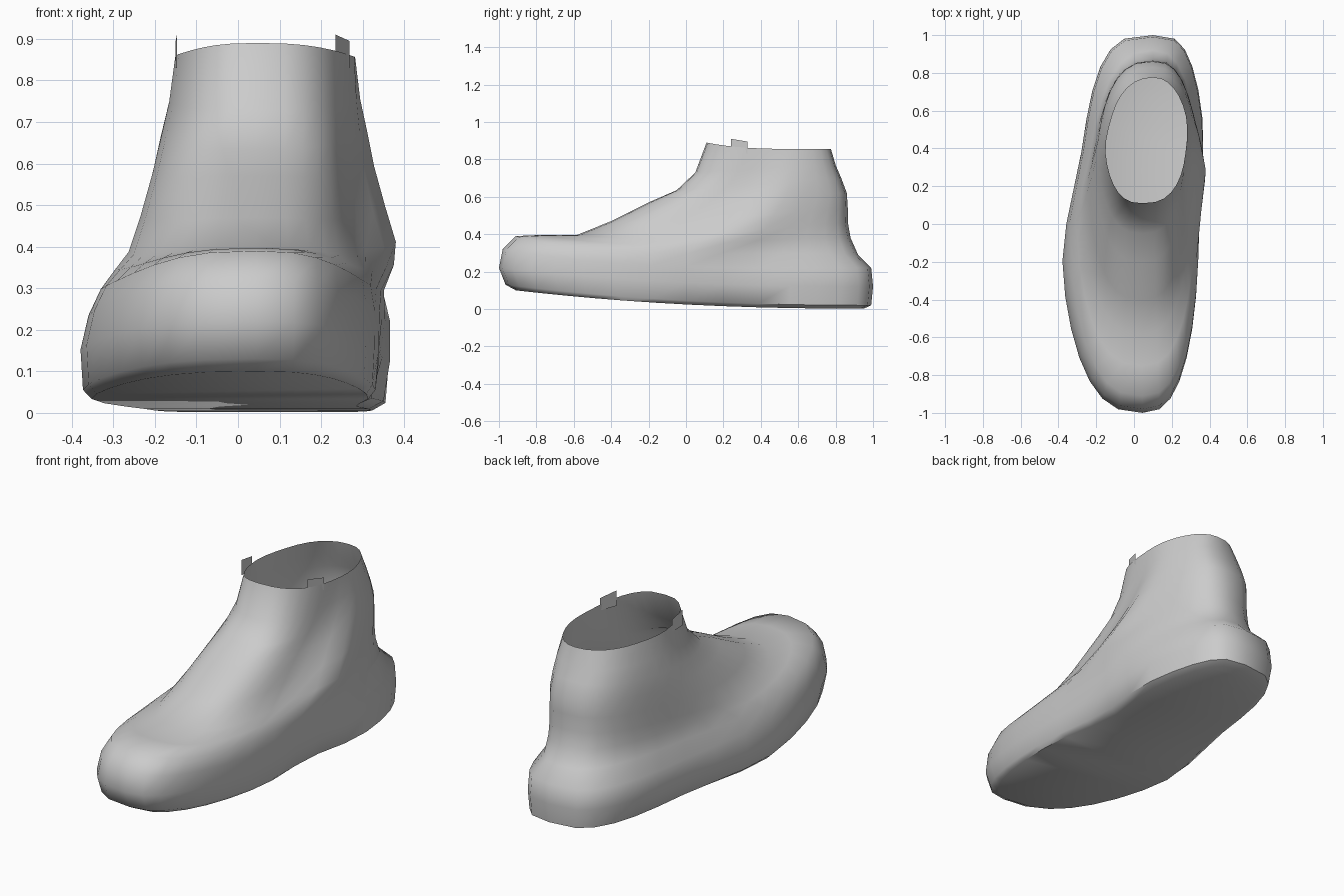
import bpy, bmesh, math

cube = bpy.data.objects.get("Cube")
if cube:
    bpy.data.objects.remove(cube, do_unlink=True)

SEGMENTS = 32

grey = bpy.data.materials.new("plain grey")
grey.use_nodes = True
colour = (0.6, 0.6, 0.6, 1)
grey.diffuse_color = colour
grey.node_tree.nodes["Principled BSDF"].inputs["Base Color"].default_value = colour


def smooth(t):
    t = max(0, min(1, t))
    return t * t * (3 - 2 * t)


def mix(a, b, t):
    return a + (b - a) * t


def add_object(name, bm):
    mesh = bpy.data.meshes.new(name)
    bm.to_mesh(mesh)
    bm.free()
    mesh.materials.append(grey)
    obj = bpy.data.objects.new(name, mesh)
    bpy.context.collection.objects.link(obj)
    return obj


# Outlines from sole to collar: front y, z; back y, z;
# forefoot left and right x; heel left and right x;
# arch inset on the inner side; sag of the sides over the forefoot
SOLE = [
    (-.91, .10, .95, .002, -.365, .325, -.23, .355, .06, 0),
    (-.965, .13, .99, .02, -.385, .34, -.265, .39, .05, 0),
    (-1.0, .22, 1.0, .12, -.39, .345, -.29, .397, .03, 0),
    (-.98, .32, .99, .22, -.37, .345, -.28, .392, .02, .03),
]
UPPER = [
    (-.91, .39, .92, .29, -.34, .335, -.25, .365, 0, .09),
    (-.75, .397, .88, .38, -.305, .32, -.23, .357, -.035, .08),
    (-.58, .397, .866, .46, -.27, .30, -.22, .352, -.05, .06),
    (-.40, .47, .865, .54, -.24, .28, -.205, .345, -.035, .04),
    (-.20, .57, .86, .62, -.21, .27, -.19, .332, -.02, .02),
    (-.05, .635, .83, .70, -.19, .27, -.175, .322, -.01, 0),
    (.05, .73, .80, .77, -.17, .275, -.155, .308, 0, 0),
    (.11, .89, .775, .855, -.155, .275, -.13, .29, 0, 0),
]


def outline(row, heel_power, z_power):
    yf, zf, yb, zb, fore_l, fore_r, heel_l, heel_r, arch, sag = row
    points = []
    for i in range(SEGMENTS):
        a = 2 * math.pi * i / SEGMENTS
        u = (1 - math.cos(a)) / 2
        blend = smooth((u - .35) / .4)
        centre = mix(.045, .10, u)
        if math.sin(a) >= 0:
            side = mix(fore_r, heel_r, blend)
            side -= arch * math.exp(-((u - .58) / .13) ** 2)
        else:
            side = mix(fore_l, heel_l, blend)
        reach = abs(math.sin(a))
        width = reach ** mix(.74, heel_power, blend)
        z = zb + (zf - zb) * (1 - u) ** z_power - sag * reach ** 2 * (1 - u)
        points.append((mix(centre, side, width), mix(yf, yb, u), z))
    return points


# Boot shell: lofted outlines, closed below and open at the collar
bm = bmesh.new()
loops = [outline(r, .58, 2.2) for r in SOLE]
loops += [outline(r, .75, 1) for r in UPPER[:-1]]
loops.append(outline(UPPER[-1], .9, 4))
rings = [[bm.verts.new(p) for p in loop] for loop in loops]
for low, high in zip(rings, rings[1:]):
    for i in range(SEGMENTS):
        j = (i + 1) % SEGMENTS
        bm.faces.new((low[i], low[j], high[j], high[i]))

# Sole: strips joining the two sides
base = rings[0]
for i in range(SEGMENTS // 2):
    strip = [base[i], base[-i], base[-i - 1], base[i + 1]]
    bm.faces.new(list(dict.fromkeys(strip)))
bmesh.ops.recalc_face_normals(bm, faces=bm.faces)
shell = add_object("boot_shell", bm)
bpy.ops.object.select_all(action="DESELECT")
shell.select_set(True)
bpy.context.view_layer.objects.active = shell
bpy.ops.object.shade_smooth_by_angle(angle=math.radians(50))

# Small upright tabs on both sides of the collar
for name, x_front, x_back in (("left_collar_tab", .235, .268),
                              ("right_collar_tab", -.147, -.15)):
    bm = bmesh.new()
    corners = ((x_front, .24, .83), (x_back, .33, .83),
               (x_back, .33, .895), (x_front, .24, .91))
    bm.faces.new([bm.verts.new(c) for c in corners])
    if x_front < 0:
        bmesh.ops.reverse_faces(bm, faces=bm.faces)
    add_object(name, bm)
